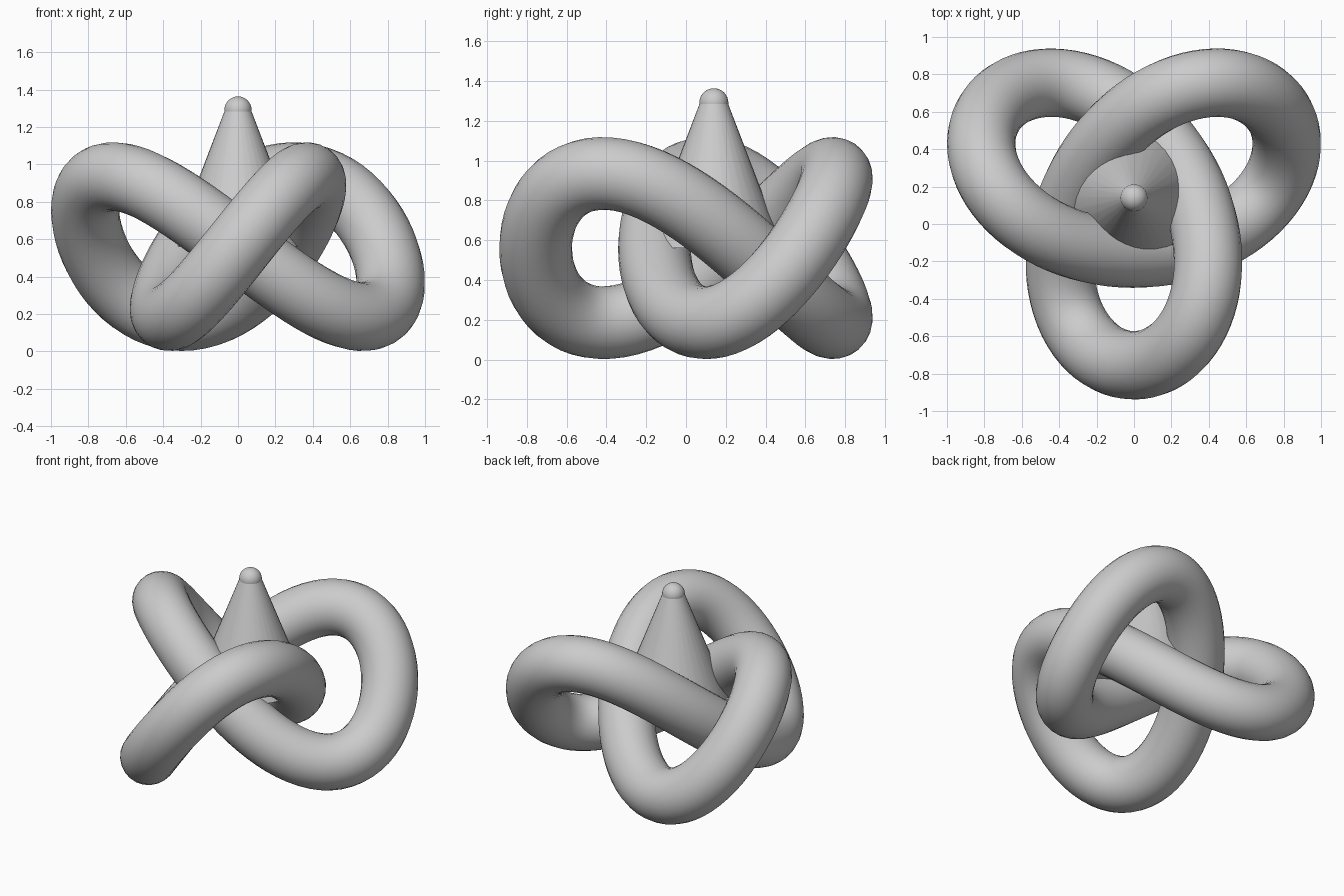
import bpy
from math import sin, cos, tau, radians

default = bpy.data.objects.get("Cube")
if default:
    bpy.data.objects.remove(default, do_unlink=True)

CENTRE_Y, MID_Z = 0.14, 0.56

grey = bpy.data.materials.new("plain grey")
grey.use_nodes = True
colour = (0.6, 0.6, 0.6, 1)
grey.diffuse_color = colour
grey.node_tree.nodes["Principled BSDF"].inputs["Base Color"].default_value = colour


def finish(obj, name):
    """Name, colour and smooth one part."""
    obj.name = name
    obj.data.materials.clear()
    obj.data.materials.append(grey)
    bpy.ops.object.select_all(action='DESELECT')
    obj.select_set(True)
    bpy.context.view_layer.objects.active = obj
    bpy.ops.object.shade_smooth_by_angle(angle=radians(40))


# Knotted tube: closed three-lobed path with a round bevel
STEPS, SPREAD, RISE, TUBE = 160, 0.2985, 0.375, 0.183
path = bpy.data.curves.new("knot_path", 'CURVE')
path.dimensions = '3D'
path.bevel_depth = TUBE
path.bevel_resolution = 10
path.twist_mode = 'MINIMUM'
spline = path.splines.new('POLY')
spline.points.add(STEPS - 1)
spline.use_cyclic_u = True
for i, point in enumerate(spline.points):
    t = tau * i / STEPS
    point.co = (SPREAD * (sin(t) + 2 * sin(2 * t)),
                SPREAD * (cos(t) - 2 * cos(2 * t)) + CENTRE_Y,
                MID_Z - RISE * sin(3 * t), 1)
knot = bpy.data.objects.new("knot", path)
bpy.context.collection.objects.link(knot)
bpy.ops.object.select_all(action='DESELECT')
knot.select_set(True)
bpy.context.view_layer.objects.active = knot
bpy.ops.object.convert(target='MESH')
finish(bpy.context.object, "knotted_tube")

# Central cone standing in the middle of the knot
TIP_Z, TIP_R, BASE_R = 1.29, 0.07, 0.35
bpy.ops.mesh.primitive_cone_add(vertices=32, radius1=BASE_R, radius2=TIP_R,
                                depth=TIP_Z - MID_Z,
                                location=(0, CENTRE_Y, (TIP_Z + MID_Z) / 2))
finish(bpy.context.object, "centre_cone")

# Rounded tip
bpy.ops.mesh.primitive_uv_sphere_add(segments=32, ring_count=16, radius=TIP_R + 0.003,
                                     location=(0, CENTRE_Y, TIP_Z))
finish(bpy.context.object, "rounded_tip")
